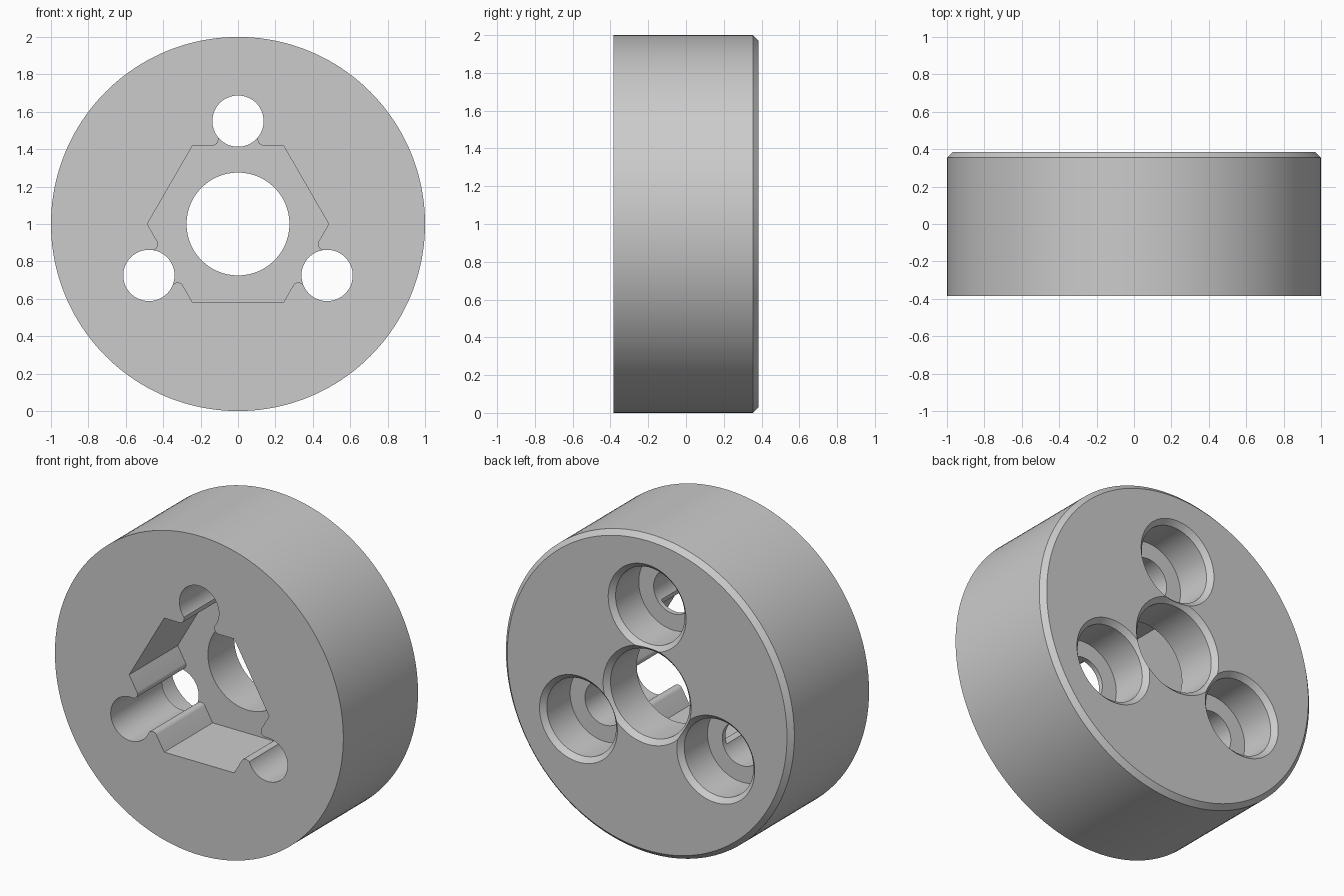
import bpy, bmesh, math
from mathutils import Matrix, Vector

if "Cube" in bpy.data.objects:
    bpy.data.objects.remove(bpy.data.objects["Cube"], do_unlink=True)

HALF = 0.385      # half thickness of the disc
BEVEL = 0.03      # chamfer on the back edges
LEDGE = 0.125     # depth position of the counterbore ledge
FLOOR = 0.095     # depth position of the pocket floor
HOLE_DIST = 0.55  # bolt holes to centre
HOLE_R = 0.137
APOTHEM = 0.42
CENTRE = Vector((0, 0, 1))

grey = bpy.data.materials.new("Plain grey")
grey.use_nodes = True
grey.diffuse_color = (0.6, 0.6, 0.6, 1)
grey.node_tree.nodes["Principled BSDF"].inputs["Base Color"].default_value = (0.6, 0.6, 0.6, 1)


def finish(name, bm):
    bmesh.ops.recalc_face_normals(bm, faces=bm.faces)
    mesh = bpy.data.meshes.new(name)
    bm.to_mesh(mesh)
    bm.free()
    mesh.materials.append(grey)
    obj = bpy.data.objects.new(name, mesh)
    bpy.context.collection.objects.link(obj)
    return obj


def loft(name, loops):
    """Closed solid through matching loops of points."""
    bm = bmesh.new()
    rings = [[bm.verts.new(p) for p in loop] for loop in loops]
    n = len(rings[0])
    for a, b in zip(rings, rings[1:]):
        for i in range(n):
            j = (i + 1) % n
            bm.faces.new((a[i], a[j], b[j], b[i]))
    bm.faces.new(rings[0])
    bm.faces.new(rings[-1])
    return finish(name, bm)


def turned(name, profile, centre, sides):
    """Solid turned about the y direction from (radius, y) pairs."""
    angles = [math.tau * i / sides for i in range(sides)]
    return loft(name, [[centre + Vector((r * math.cos(a), y, r * math.sin(a)))
                        for a in angles] for r, y in profile])


def cut(target, cutter):
    mod = target.modifiers.new("Cut", 'BOOLEAN')
    mod.operation = 'DIFFERENCE'
    mod.solver = 'EXACT'
    mod.object = cutter
    bpy.context.view_layer.objects.active = target
    bpy.ops.object.modifier_apply(modifier=mod.name)
    bpy.data.objects.remove(cutter, do_unlink=True)


# Chamfered disc
disc = turned("disc_body", [(1, -HALF), (1, HALF - BEVEL), (1 - BEVEL, HALF)], CENTRE, 160)

# Hexagonal pocket with three rounded necks leading into the bolt holes
neck, fillet = 0.105, 0.03
right = [(APOTHEM * math.tan(math.pi / 6), APOTHEM)]
for k in range(7):
    a = math.pi / 2 + k * math.pi / 12
    right.append((neck + fillet + fillet * math.cos(a), APOTHEM - fillet * (math.sin(a) - 1) ))
right.append((neck, 0.48))
side = right + [(-x, z) for x, z in reversed(right)]
outline = []
for k in range(3):
    turn = Matrix.Rotation(k * math.tau / 3, 2)
    outline += [turn @ Vector(p) for p in side]
pocket = loft("pocket_cutter", [[CENTRE + Vector((p.x, y, p.y)) for p in outline]
                                for y in (-0.5, FLOOR)])
cut(disc, pocket)

# Central bore with a chamfered back rim
cut(disc, turned("bore_cutter", [(0.275, -0.5), (0.275, HALF - BEVEL), (0.325, HALF + 0.02)],
                 CENTRE, 96))

# Three stepped bolt holes with chamfered counterbores
for k in range(3):
    a = math.pi / 2 + k * math.tau / 3
    pos = CENTRE + HOLE_DIST * Vector((math.cos(a), 0, math.sin(a)))
    cut(disc, turned("bolt_cutter", [(HOLE_R, -0.5), (HOLE_R, LEDGE), (0.24, LEDGE),
                                     (0.24, HALF - BEVEL), (0.29, HALF + 0.02)], pos, 80))

# Smooth the round walls, keep machined edges sharp
for obj in bpy.context.selected_objects:
    obj.select_set(False)
disc.select_set(True)
bpy.context.view_layer.objects.active = disc
bpy.ops.object.shade_smooth_by_angle(angle=math.radians(25))
